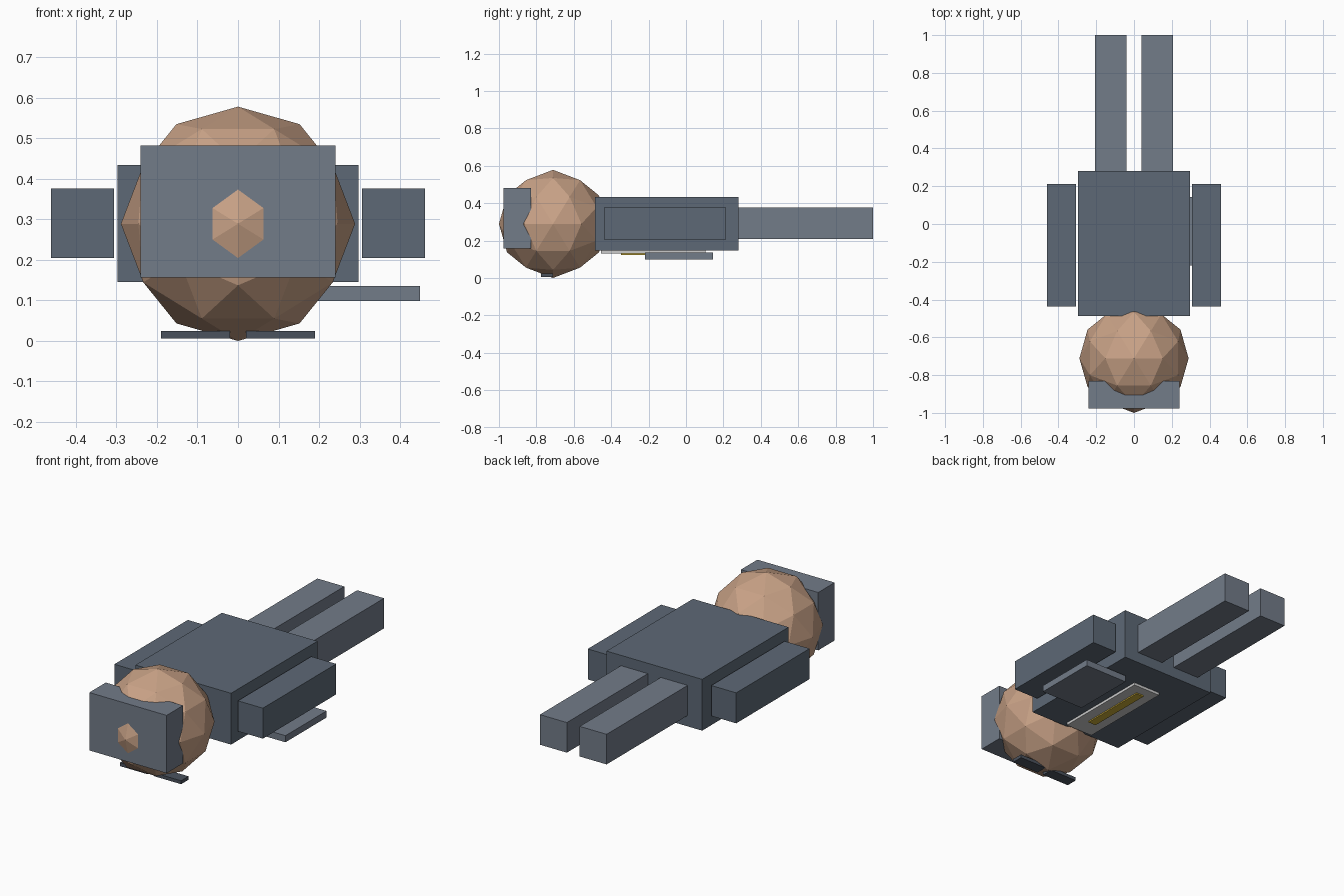
import bpy, bmesh, math
from mathutils import Vector

if "Cube" in bpy.data.objects:
    bpy.data.objects.remove(bpy.data.objects["Cube"])


def material(name, rgb):
    m = bpy.data.materials.new(name)
    m.diffuse_color = (*rgb, 1)
    m.use_nodes = True
    m.node_tree.nodes["Principled BSDF"].inputs["Base Color"].default_value = m.diffuse_color
    return m


SKIN = material("skin", (0.58, 0.36, 0.24))
CLOTH = material("dark_cloth", (0.11, 0.14, 0.18))
GREY = material("blue_grey", (0.17, 0.20, 0.25))
DARK = material("dark_grey", (0.07, 0.085, 0.11))
PALE = material("pale_grey", (0.55, 0.55, 0.53))
GOLD = material("gold", (0.60, 0.42, 0.04))


def finish(name, bm, mat, location):
    bmesh.ops.recalc_face_normals(bm, faces=bm.faces)
    mesh = bpy.data.meshes.new(name)
    bm.to_mesh(mesh)
    bm.free()
    mesh.materials.append(mat)
    ob = bpy.data.objects.new(name, mesh)
    ob.location = location
    bpy.context.collection.objects.link(ob)
    return ob


def box(name, xr, yr, zr, mat):
    """Box from its (min, max) range on each axis."""
    bm = bmesh.new()
    bmesh.ops.create_cube(bm, size=1)
    ranges = (xr, yr, zr)
    bmesh.ops.scale(bm, vec=[b - a for a, b in ranges], verts=bm.verts)
    return finish(name, bm, mat, [(a + b) / 2 for a, b in ranges])


def pair(name, xr, yr, zr, mat):
    """Box on the right and its mirror image on the left."""
    box("right_" + name, xr, yr, zr, mat)
    box("left_" + name, (-xr[1], -xr[0]), yr, zr, mat)


def geodesic_head(name, radius, location, mat):
    """80-sided ball with a corner on each axis."""
    t = (1 + math.sqrt(5)) / 2
    corners = []
    for a in (-1, 1):
        for b in (-t, t):
            corners += [Vector((a, 0, b)), Vector((0, b, a)), Vector((b, a, 0))]
    points = list(corners)
    for i, p in enumerate(corners):
        points += [p + q for q in corners[:i] if (p - q).length < 2.1]
    bm = bmesh.new()
    for p in points:
        bm.verts.new(p.normalized() * radius)
    bmesh.ops.convex_hull(bm, input=bm.verts)
    return finish(name, bm, mat, location)


# Head, cap and brows
geodesic_head("head", 0.289, (0, -0.711, 0.289), SKIN)
box("cap", (-0.24, 0.24), (-0.976, -0.83), (0.157, 0.482), GREY)
pair("brow", (0.02, 0.19), (-0.776, -0.71), (0.006, 0.025), DARK)

# Body and limbs
box("torso", (-0.297, 0.297), (-0.486, 0.281), (0.146, 0.434), CLOTH)
pair("arm", (0.306, 0.461), (-0.438, 0.213), (0.205, 0.376), CLOTH)
pair("leg", (0.04, 0.207), (0.279, 1.0), (0.207, 0.376), GREY)

# Shirt front, tie and side bag
box("shirt_front", (-0.085, 0.085), (-0.455, 0.105), (0.131, 0.147), PALE)
box("tie", (-0.024, 0.024), (-0.348, 0.05), (0.124, 0.132), GOLD)
box("side_bag", (0.18, 0.449), (-0.22, 0.144), (0.098, 0.135), GREY)
